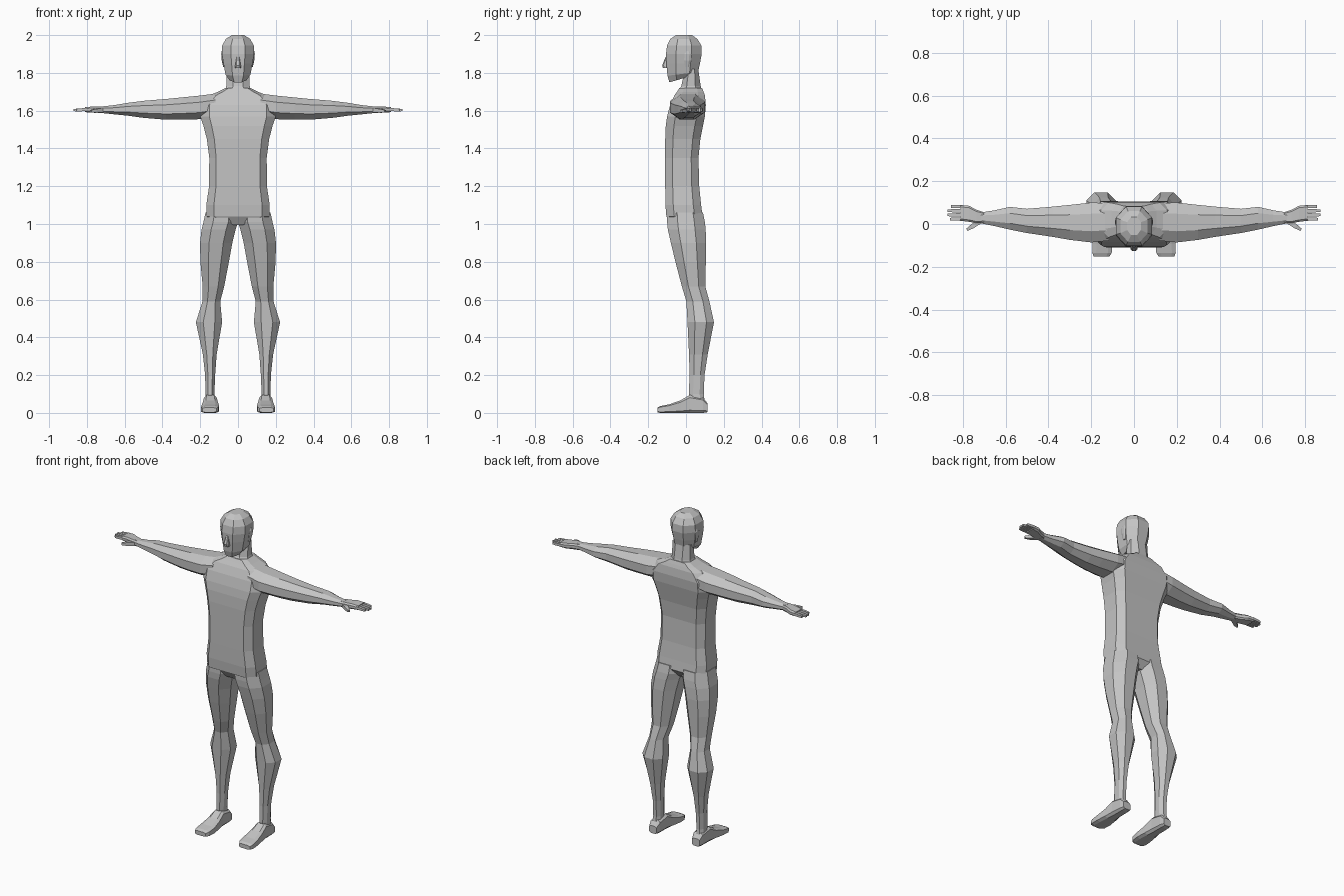
import bpy, bmesh
from mathutils import Vector

grey = bpy.data.materials.new("plain grey")
grey.diffuse_color = (0.55, 0.55, 0.55, 1)

# local (u, v, t) -> world, for lofts running along each axis
PLACE = {
    "x": lambda u, v, t: (t, u, v),
    "y": lambda u, v, t: (u, t, v),
    "z": lambda u, v, t: (u, v, t),
}


def section(u0, u1, v0, v1, cu, cv):
    """Eight-sided box section with cut corners."""
    a, b = (u1 - u0) * cu, (v1 - v0) * cv
    return [(u0 + a, v0), (u1 - a, v0), (u1, v0 + b), (u1, v1 - b),
            (u1 - a, v1), (u0 + a, v1), (u0, v1 - b), (u0, v0 + b)]


def finish(name, bm, mirror):
    bmesh.ops.recalc_face_normals(bm, faces=bm.faces)
    mesh = bpy.data.meshes.new(name)
    bm.to_mesh(mesh)
    bm.free()
    mesh.materials.append(grey)
    ob = bpy.data.objects.new(name, mesh)
    bpy.context.collection.objects.link(ob)
    if mirror:
        m = ob.modifiers.new("mirror", "MIRROR")
        m.use_mirror_merge = False
    return ob


def loft(name, axis, rings, cu=0.28, cv=0.28, mirror=True):
    """Skin rings of (t, u0, u1, v0, v1[, tilt of t across v])."""
    bm = bmesh.new()
    loops = []
    for t, u0, u1, v0, v1, *tilt in rings:
        k = tilt[0] if tilt else 0
        loops.append([bm.verts.new(PLACE[axis](u, v, t + k * (v - v0) / (v1 - v0)))
                      for u, v in section(u0, u1, v0, v1, cu, cv)])
    for a, b in zip(loops, loops[1:]):
        for i in range(8):
            j = (i + 1) % 8
            bm.faces.new((a[i], a[j], b[j], b[i]))
    bm.faces.new(loops[0])
    bm.faces.new(loops[-1])
    return finish(name, bm, mirror)


def upright(name, rows, cu, cv):
    """Centred loft from (z, half width, front y, back y[, tilt])."""
    return loft(name, "z", [(r[0], -r[1], r[1], *r[2:]) for r in rows], cu, cv, False)


def finger(name, a, b, w0, w1):
    """Tapered square rod between two points."""
    a, b = Vector(a), Vector(b)
    d = (b - a).normalized()
    side = d.cross(Vector((0, 0, 1))).normalized()
    up = side.cross(d)
    bm = bmesh.new()
    ends = [[bm.verts.new(p + side * w * s + up * w * h)
             for s, h in ((-1, -1), (1, -1), (1, 1), (-1, 1))]
            for p, w in ((a, w0), (a.lerp(b, 0.6), w0 * 0.95), (b, w1))]
    for p, q in zip(ends, ends[1:]):
        for i in range(4):
            j = (i + 1) % 4
            bm.faces.new((p[i], p[j], q[j], q[i]))
    bm.faces.new(ends[0])
    bm.faces.new(ends[-1])
    return finish(name, bm, True)


# torso, from crotch to collar
upright("torso", [
    (0.995, 0.03, -0.075, 0.055), (1.04, 0.168, -0.104, 0.088),
    (1.10, 0.168, -0.109, 0.08), (1.20, 0.153, -0.11, 0.07),
    (1.35, 0.152, -0.11, 0.066), (1.45, 0.165, -0.11, 0.076),
    (1.52, 0.183, -0.107, 0.09), (1.57, 0.20, -0.10, 0.10),
    (1.63, 0.20, -0.084, 0.105), (1.68, 0.155, -0.062, 0.10),
    (1.70, 0.105, -0.048, 0.093), (1.72, 0.066, -0.035, 0.085)], 0.12, 0.22)

# neck
upright("neck", [
    (1.69, 0.075, -0.05, 0.088), (1.73, 0.062, -0.025, 0.078),
    (1.82, 0.06, -0.005, 0.065)], 0.28, 0.28)

# head, with the jaw tilted up towards the neck
upright("head", [
    (1.75, 0.045, -0.088, 0.05, 0.04), (1.785, 0.066, -0.098, 0.064, 0.02),
    (1.85, 0.077, -0.104, 0.074), (1.90, 0.085, -0.106, 0.083),
    (1.945, 0.084, -0.10, 0.081), (1.98, 0.064, -0.083, 0.06),
    (2.0, 0.032, -0.052, 0.032)], 0.28, 0.28)

# nose and ears
upright("nose", [
    (1.825, 0.016, -0.122, -0.09), (1.84, 0.015, -0.126, -0.09),
    (1.885, 0.007, -0.108, -0.09)], 0.2, 0.2)
loft("ear", "z", [
    (1.83, 0.065, 0.078, -0.005, 0.015), (1.865, 0.07, 0.086, -0.01, 0.025),
    (1.90, 0.075, 0.089, -0.008, 0.028), (1.915, 0.075, 0.086, 0.0, 0.02)])

# legs from hip to ankle
loft("leg", "z", [
    (0.05, 0.124, 0.176, 0.025, 0.10), (0.10, 0.125, 0.172, 0.015, 0.094),
    (0.20, 0.121, 0.174, 0.019, 0.098), (0.31, 0.113, 0.186, 0.016, 0.115),
    (0.48, 0.084, 0.223, 0.008, 0.148), (0.59, 0.094, 0.188, 0.002, 0.124),
    (0.67, 0.073, 0.187, -0.022, 0.102), (0.80, 0.048, 0.199, -0.056, 0.105),
    (0.90, 0.03, 0.201, -0.08, 0.107), (0.97, 0.013, 0.193, -0.096, 0.104),
    (1.01, 0.0, 0.183, -0.10, 0.10), (1.06, 0.0, 0.172, -0.10, 0.09)])

# feet from heel to toe
loft("foot", "y", [
    (0.115, 0.122, 0.172, 0.004, 0.05), (0.09, 0.115, 0.178, 0, 0.08),
    (0.02, 0.113, 0.18, 0, 0.095), (-0.03, 0.106, 0.186, 0, 0.066),
    (-0.09, 0.10, 0.194, 0, 0.045), (-0.135, 0.104, 0.195, 0, 0.036),
    (-0.152, 0.115, 0.188, 0.003, 0.028)], 0.2, 0.15)

# arms from shoulder to wrist
loft("arm", "x", [
    (0.12, -0.078, 0.098, 1.57, 1.69), (0.20, -0.086, 0.10, 1.555, 1.68),
    (0.30, -0.074, 0.089, 1.552, 1.67), (0.38, -0.06, 0.081, 1.552, 1.662),
    (0.50, -0.042, 0.071, 1.562, 1.652), (0.58, -0.026, 0.08, 1.573, 1.642),
    (0.65, -0.01, 0.064, 1.58, 1.63), (0.715, 0.003, 0.054, 1.587, 1.623)])

# palms
loft("palm", "x", [
    (0.70, 0.004, 0.055, 1.588, 1.622), (0.735, 0.004, 0.066, 1.588, 1.623),
    (0.77, 0.01, 0.085, 1.59, 1.622), (0.81, 0.015, 0.089, 1.592, 1.618)], 0.12, 0.25)

# fingers and thumb
for i, tip in enumerate((0.858, 0.87, 0.87, 0.855)):
    y = 0.023 + i * 0.0195
    finger(f"finger_{i + 1}", (0.80, y, 1.606), (tip, y, 1.603), 0.008, 0.006)
finger("thumb", (0.715, 0.015, 1.602), (0.78, -0.027, 1.597), 0.011, 0.006)
